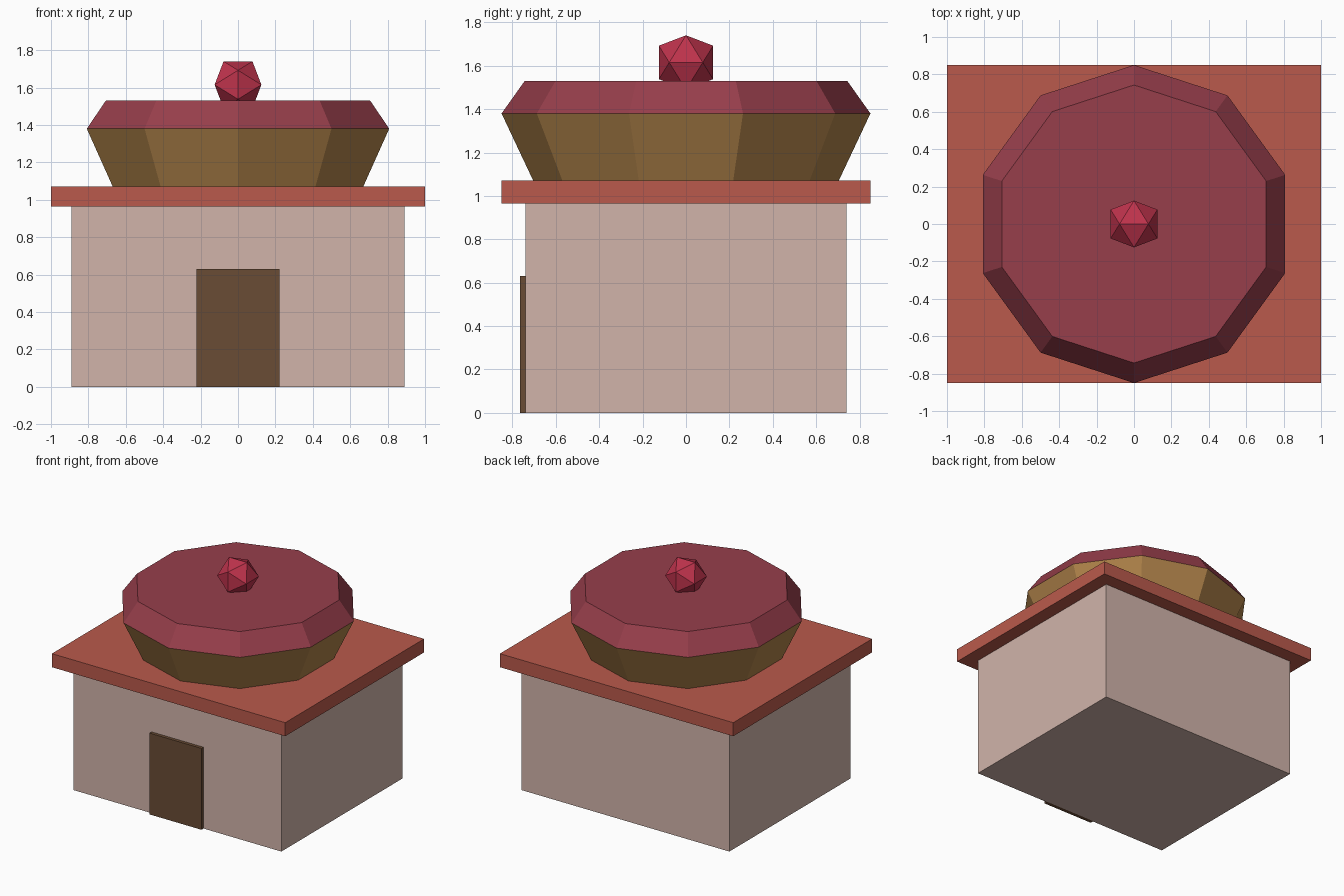
import bpy, bmesh, math
from mathutils import Vector

if "Cube" in bpy.data.objects:
    bpy.data.objects.remove(bpy.data.objects["Cube"])


def material(name, rgb):
    # sRGB 0-255 to linear
    def lin(c):
        c /= 255
        return c / 12.92 if c <= 0.04045 else ((c + 0.055) / 1.055) ** 2.4
    m = bpy.data.materials.new(name)
    m.diffuse_color = (*[lin(c) for c in rgb], 1)
    m.use_nodes = True
    m.node_tree.nodes["Principled BSDF"].inputs["Base Color"].default_value = m.diffuse_color
    return m


def finish(name, bm, mat):
    bmesh.ops.recalc_face_normals(bm, faces=bm.faces[:])
    me = bpy.data.meshes.new(name)
    bm.to_mesh(me)
    bm.free()
    me.materials.append(mat)
    ob = bpy.data.objects.new(name, me)
    bpy.context.collection.objects.link(ob)
    return ob


def box(name, lo, hi, mat):
    bm = bmesh.new()
    bmesh.ops.create_cube(bm, size=1)
    lo, hi = Vector(lo), Vector(hi)
    for v in bm.verts:
        v.co = (lo + hi) / 2 + v.co * (hi - lo)
    return finish(name, bm, mat)


def frustum(name, r0, z0, r1, z1, mat, sides=10):
    # polygonal drum with a corner pointing to the front
    bm = bmesh.new()
    rings = []
    for r, z in ((r0, z0), (r1, z1)):
        angles = [math.pi / 2 + 2 * math.pi * i / sides for i in range(sides)]
        rings.append([bm.verts.new((r * math.cos(a), r * math.sin(a), z)) for a in angles])
        bm.faces.new(rings[-1])
    for i in range(sides):
        j = (i + 1) % sides
        bm.faces.new((rings[0][i], rings[0][j], rings[1][j], rings[1][i]))
    return finish(name, bm, mat)


wall = material("pale pink plaster", (209, 180, 170))
tile = material("brick red", (186, 90, 76))
wood = material("dark brown", (106, 76, 53))
sponge = material("golden brown", (176, 131, 74))
icing = material("berry red", (151, 62, 75))
cherry = material("cherry red", (190, 51, 76))

# Building
box("walls", (-0.89, -0.74, 0), (0.89, 0.74, 0.97), wall)
box("roof_slab", (-1, -0.85, 0.965), (1, 0.85, 1.07), tile)
box("door", (-0.223, -0.765, 0), (0.223, -0.735, 0.63), wood)

# Cupcake on the roof
frustum("cake_base", 0.704, 1.07, 0.85, 1.38, sponge)
frustum("icing_cap", 0.85, 1.38, 0.743, 1.53, icing)

# Cherry: icosahedron with an edge on top, hulled from three crossed rectangles
bm = bmesh.new()
t = 0.125
s = t / ((1 + math.sqrt(5)) / 2)
for a in (-1, 1):
    for b in (-1, 1):
        for co in ((a * s, 0, b * t), (0, a * t, b * s), (a * t, b * s, 0)):
            bm.verts.new(Vector(co) + Vector((0, 0, 1.615)))
bmesh.ops.convex_hull(bm, input=bm.verts[:])
finish("cherry", bm, cherry)
